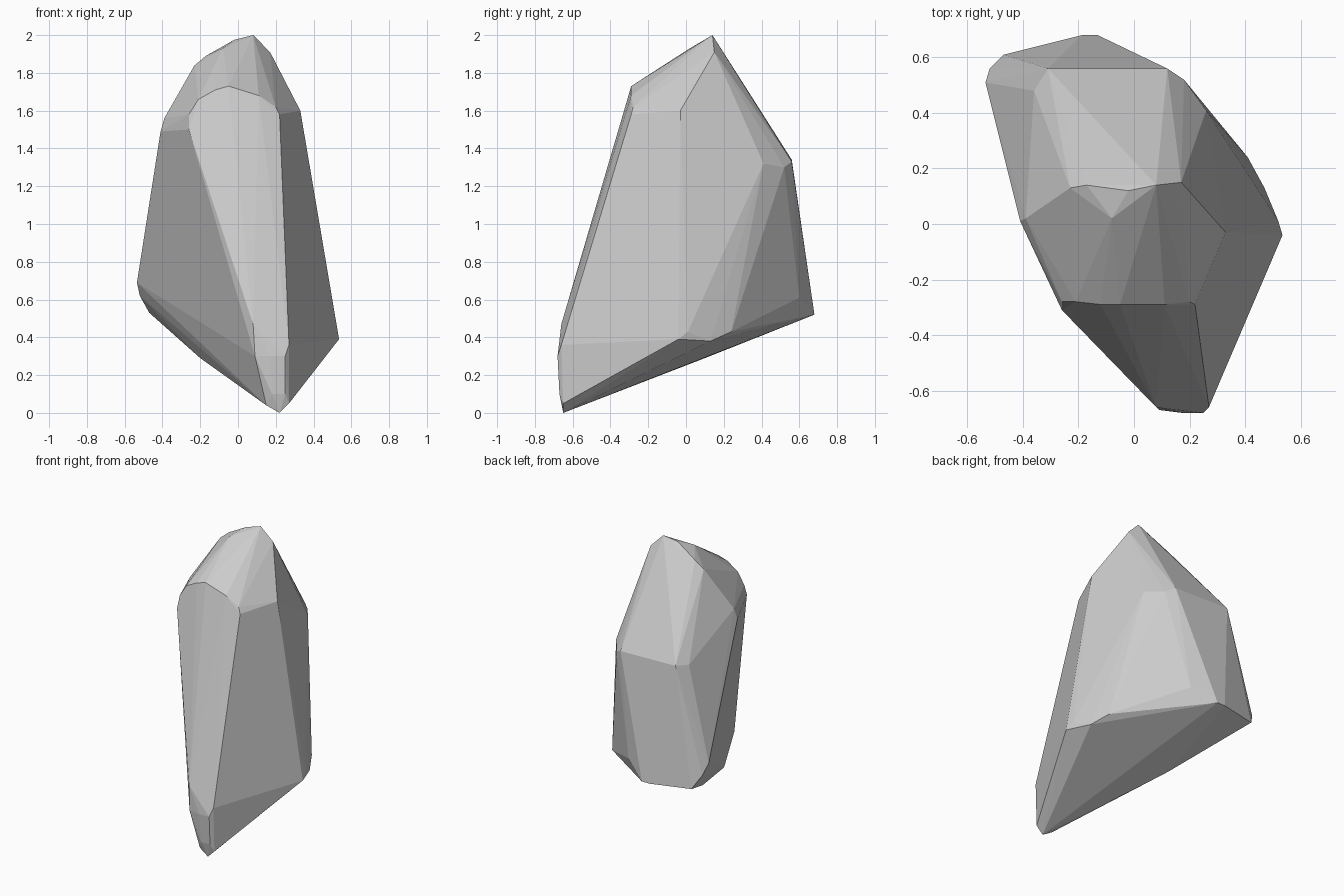
import bpy, bmesh

# Corner points of the chiselled boulder, grouped by region
crest = [(0.08, 0.14, 2.0), (-0.02, 0.12, 1.975), (-0.17, 0.14, 1.89),
         (-0.23, 0.13, 1.84), (0.17, 0.15, 1.91), (-0.08, 0.02, 1.93)]
shoulders = [(-0.41, 0.01, 1.49), (-0.39, 0.02, 1.56), (0.33, -0.03, 1.60),
             (-0.05, -0.29, 1.73), (-0.12, -0.29, 1.71), (0.11, -0.29, 1.68),
             (0.20, -0.28, 1.62), (0.22, -0.29, 1.58), (-0.21, -0.28, 1.66),
             (-0.26, -0.28, 1.58), (-0.26, -0.31, 1.50)]
back_rim = [(-0.31, 0.56, 1.34), (0.12, 0.56, 1.33), (0.18, 0.52, 1.30),
            (0.26, 0.41, 1.32), (-0.36, 0.48, 1.33)]
foot = [(0.22, -0.65, 0.0), (0.15, -0.64, 0.04), (0.27, -0.65, 0.05),
        (0.18, -0.67, 0.10), (0.25, -0.67, 0.10), (0.09, -0.67, 0.30),
        (0.25, -0.68, 0.30), (0.27, -0.66, 0.36), (0.08, -0.66, 0.47),
        (0.17, -0.68, 0.30)]
right_corner = [(0.535, -0.04, 0.39), (0.52, 0.01, 0.43),
                (0.47, 0.13, 0.38), (0.41, 0.24, 0.43)]
back_base = [(-0.19, 0.68, 0.52), (-0.13, 0.68, 0.52), (0.03, 0.60, 0.61),
             (-0.535, 0.51, 0.69), (-0.52, 0.56, 0.62), (-0.47, 0.61, 0.53),
             (-0.20, 0.10, 0.29)]

# Wrap the corners in a convex skin
bm = bmesh.new()
for region in (crest, shoulders, back_rim, foot, right_corner, back_base):
    for p in region:
        bm.verts.new(p)
hull = bmesh.ops.convex_hull(bm, input=bm.verts[:])
loose = [v for v in bm.verts if not v.link_faces]
bmesh.ops.delete(bm, geom=loose, context='VERTS')

# Merge nearly coplanar triangles into broad facets
bmesh.ops.dissolve_limit(bm, angle_limit=0.03, verts=bm.verts[:], edges=bm.edges[:])
bmesh.ops.recalc_face_normals(bm, faces=bm.faces[:])

mesh = bpy.data.meshes.new("boulder")
bm.to_mesh(mesh)
bm.free()
boulder = bpy.data.objects.new("boulder", mesh)
bpy.context.collection.objects.link(boulder)
